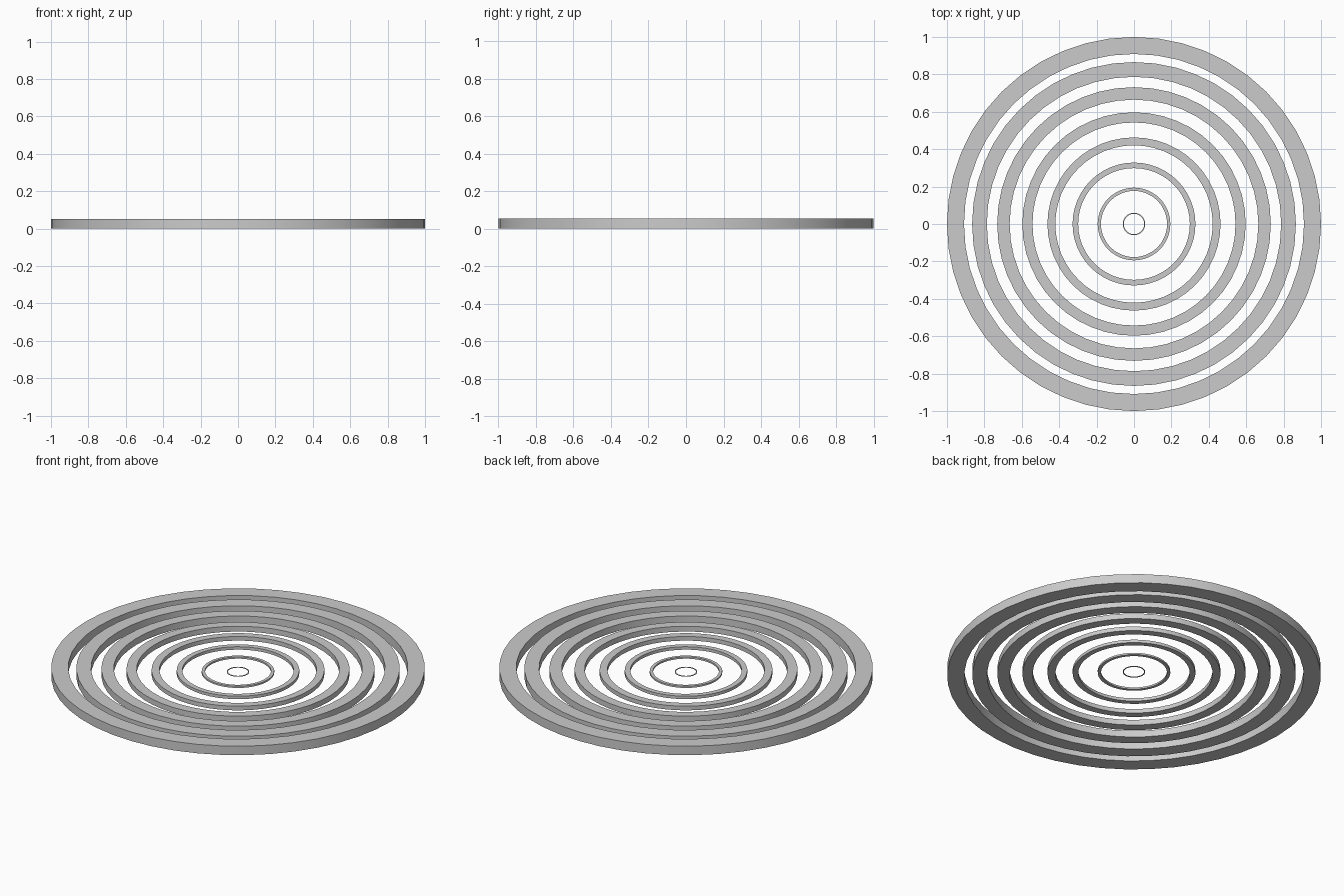
import bpy, bmesh, math

if "Cube" in bpy.data.objects:
    bpy.data.objects.remove(bpy.data.objects["Cube"])

SEGMENTS = 48
RINGS = 8
HEIGHT = 0.053      # height of the largest ring
INNER_RATIO = 0.909  # inner radius / outer radius


def make_ring(name, outer, inner, height, z_mid):
    """Flat washer with a rectangular cross-section, centred on z_mid."""
    bm = bmesh.new()
    profile = [(outer, -height / 2), (outer, height / 2),
               (inner, height / 2), (inner, -height / 2)]
    loops = []
    for r, z in profile:
        loops.append([bm.verts.new((r * math.cos(2 * math.pi * i / SEGMENTS),
                                    r * math.sin(2 * math.pi * i / SEGMENTS), z + z_mid))
                      for i in range(SEGMENTS)])
    for k in range(4):
        a, b = loops[k], loops[(k + 1) % 4]
        for i in range(SEGMENTS):
            j = (i + 1) % SEGMENTS
            bm.faces.new((a[i], a[j], b[j], b[i]))
    bmesh.ops.recalc_face_normals(bm, faces=bm.faces)
    mesh = bpy.data.meshes.new(name)
    bm.to_mesh(mesh)
    bm.free()
    obj = bpy.data.objects.new(name, mesh)
    bpy.context.collection.objects.link(obj)
    # smooth walls, crisp rims
    bpy.ops.object.select_all(action='DESELECT')
    obj.select_set(True)
    bpy.context.view_layer.objects.active = obj
    bpy.ops.object.shade_smooth_by_angle(angle=math.radians(30))
    return obj


# Concentric rings, each a scaled-down copy of the outermost about its mid-height
for n in range(RINGS):
    s = 1.0 - n * 0.94 / (RINGS - 1)
    make_ring(f"ring_{n + 1}", s, s * INNER_RATIO, HEIGHT * s, HEIGHT / 2)
